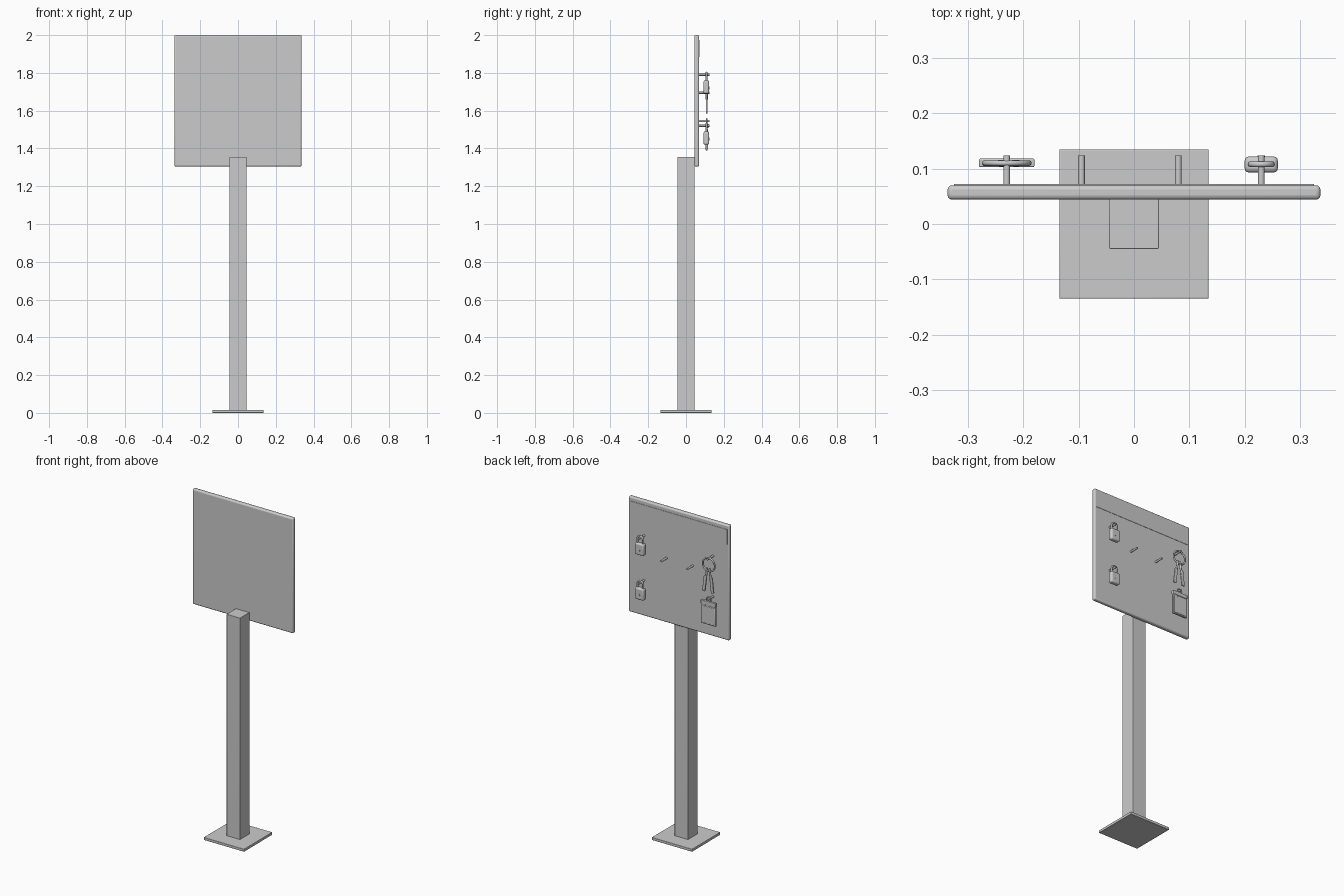
import bpy
import math
from mathutils import Vector

old = bpy.data.objects.get("Cube")
if old:
    bpy.data.objects.remove(old, do_unlink=True)

grey = bpy.data.materials.new("plain grey")
grey.use_nodes = True
tone = (0.6, 0.6, 0.6, 1)
grey.diffuse_color = tone
grey.node_tree.nodes["Principled BSDF"].inputs["Base Color"].default_value = tone


def finish(name, smooth=False):
    ob = bpy.context.object
    ob.name = name
    ob.data.materials.append(grey)
    if smooth:
        bpy.ops.object.shade_smooth_by_angle(angle=math.radians(40))
    return ob


def box(name, low, high, bevel=0.0, segments=2):
    """Box between two opposite corners, with optional rounded edges."""
    low, high = Vector(low), Vector(high)
    bpy.ops.mesh.primitive_cube_add(size=1, location=(low + high) / 2)
    bpy.context.object.scale = high - low
    bpy.ops.object.transform_apply(location=False, rotation=False, scale=True)
    ob = finish(name, bevel > 0)
    if bevel:
        mod = ob.modifiers.new("rounded edges", "BEVEL")
        mod.width, mod.segments = bevel, segments
    return ob


def rod(name, start, end, radius):
    """Round bar between two points."""
    start, end = Vector(start), Vector(end)
    axis = end - start
    bpy.ops.mesh.primitive_cylinder_add(vertices=20, radius=radius, depth=axis.length,
                                        location=(start + end) / 2)
    bpy.context.object.rotation_euler = axis.to_track_quat("Z", "Y").to_euler()
    return finish(name, True)


def tube(name, points, radius):
    """Smooth bent wire through a few points."""
    curve = bpy.data.curves.new(name, "CURVE")
    curve.dimensions = "3D"
    curve.bevel_depth, curve.bevel_resolution = radius, 3
    curve.use_fill_caps = True
    spline = curve.splines.new("POLY")
    spline.points.add(len(points) - 1)
    for target, p in zip(spline.points, points):
        target.co = (*p, 1)
    spline.use_smooth = True
    curve.materials.append(grey)
    ob = bpy.data.objects.new(name, curve)
    bpy.context.collection.objects.link(ob)


# Stand and board
box("base_plate", (-0.135, -0.135, 0), (0.135, 0.135, 0.016), 0.002)
box("post", (-0.045, -0.045, 0.01), (0.045, 0.045, 1.355), 0.002)
box("board", (-0.337, 0.044, 1.304), (0.337, 0.07, 2.0), 0.008, 3)
box("header_strip", (-0.325, 0.069, 1.885), (0.325, 0.072, 1.975))

# Hanging pegs
pegs = [(0.23, 1.79), (0.23, 1.52), (-0.23, 1.79), (-0.23, 1.545),
        (0.08, 1.695), (-0.095, 1.695)]
for i, (x, z) in enumerate(pegs):
    rod(f"peg_{i + 1}", (x, 0.065, z), (x, 0.124, z), 0.006)

# Padlocks
for label, z in (("upper", 1.79), ("lower", 1.52)):
    box(f"{label}_padlock_body", (0.2, 0.093, z - 0.1), (0.26, 0.122, z - 0.03), 0.008, 3)
    arc = [(0.23 + 0.019 * math.cos(a), 0.108, z - 0.008 + 0.019 * math.sin(a))
           for a in (math.pi * k / 12 for k in range(13))]
    tube(f"{label}_padlock_shackle",
         [(0.249, 0.108, z - 0.04)] + arc + [(0.211, 0.108, z - 0.04)], 0.0055)
    rod(f"{label}_padlock_keyhole", (0.23, 0.12, z - 0.07), (0.23, 0.1235, z - 0.07), 0.007)

# Key ring with two hanging keys
bpy.ops.mesh.primitive_torus_add(major_radius=0.04, minor_radius=0.005, major_segments=40,
                                 minor_segments=10, location=(-0.23, 0.11, 1.753),
                                 rotation=(math.pi / 2, 0, 0))
finish("key_ring", True)
for label, side in (("left", 1), ("right", -1)):
    x = -0.226
    tube(f"{label}_key_shank", [(x + side * 0.008, 0.11, 1.73), (x + side * 0.013, 0.11, 1.69),
                                (x + side * 0.017, 0.11, 1.66)], 0.006)
    blade = box(f"{label}_key_blade", (x + side * 0.024 - 0.01, 0.105, 1.585),
                (x + side * 0.024 + 0.01, 0.115, 1.68), 0.004, 3)
    blade.rotation_euler.y = -side * 0.12

# Card holder: pouch, raised rim, top band and hanging loop
box("card_pouch", (-0.28, 0.104, 1.39), (-0.18, 0.115, 1.53), 0.003)
box("card_top_band", (-0.28, 0.103, 1.508), (-0.18, 0.118, 1.532), 0.002)
box("card_front_panel", (-0.272, 0.113, 1.397), (-0.188, 0.117, 1.5), 0.0015)
bpy.ops.mesh.primitive_torus_add(major_radius=0.014, minor_radius=0.004, major_segments=24,
                                 minor_segments=8, location=(-0.23, 0.11, 1.542),
                                 rotation=(math.pi / 2, 0, 0))
finish("card_loop", True)
